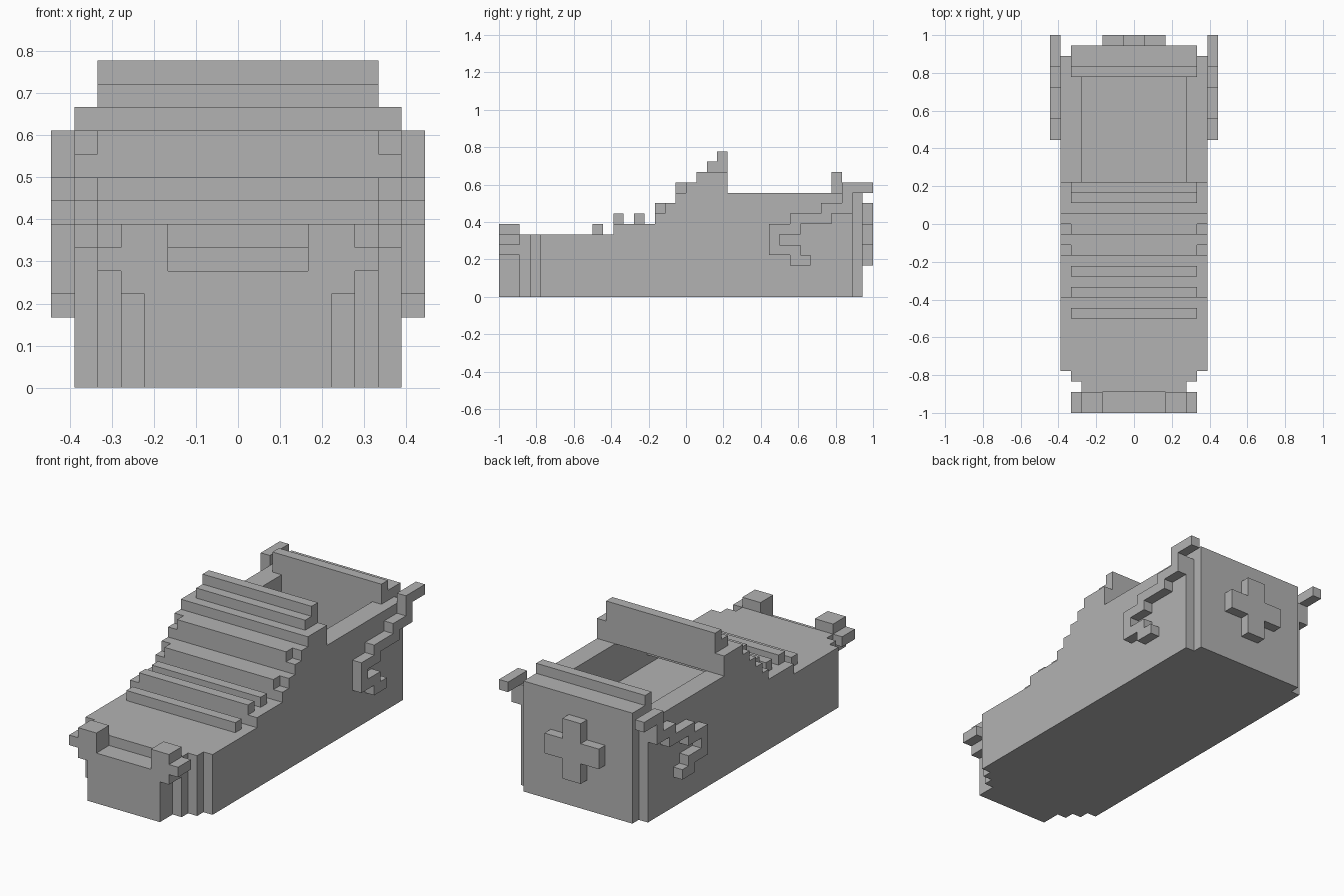
import bpy, bmesh
from mathutils import Vector

if "Cube" in bpy.data.objects:
    bpy.data.objects.remove(bpy.data.objects["Cube"], do_unlink=True)

U = 2 / 36  # one block; y counts blocks from the nose, x from the middle

grey = bpy.data.materials.new("plain_grey")
grey.use_nodes = True
grey.diffuse_color = (0.45, 0.45, 0.45, 1)
grey.node_tree.nodes["Principled BSDF"].inputs["Base Color"].default_value = (0.45, 0.45, 0.45, 1)


def prism(name, points, lift, sweep):
    """Extrude a flat outline; lift turns an outline point into block coordinates."""
    def place(p):
        x, y, z = lift(*p)
        return Vector((x * U, y * U - 1, z * U))
    bm = bmesh.new()
    face = bm.faces.new([bm.verts.new(place(p)) for p in points])
    out = bmesh.ops.extrude_face_region(bm, geom=[face])["geom"]
    moved = [v for v in out if isinstance(v, bmesh.types.BMVert)]
    bmesh.ops.translate(bm, verts=moved, vec=Vector(sweep) * U)
    bmesh.ops.recalc_face_normals(bm, faces=bm.faces)
    mesh = bpy.data.meshes.new(name)
    bm.to_mesh(mesh)
    bm.free()
    mesh.materials.append(grey)
    obj = bpy.data.objects.new(name, mesh)
    bpy.context.collection.objects.link(obj)
    return obj


def side_prism(name, points, x0, x1):
    return prism(name, points, lambda y, z: (x0, y, z), (x1 - x0, 0, 0))


def front_prism(name, points, y0, y1):
    return prism(name, points, lambda x, z: (x, y0, z), (0, y1 - y0, 0))


def block(name, half, y0, y1, z0, z1):
    return side_prism(name, [(y0, z0), (y1, z0), (y1, z1), (y0, z1)], -half, half)


def stairs(start, steps):
    """Outline that alternates between level runs (y) and risers (z)."""
    points = [start]
    for axis, value in steps:
        y, z = points[-1]
        points.append((value, z) if axis == "y" else (y, value))
    return points


# Hull with stepped hood
hull = side_prism("hull", stairs((4, 0), [
    ("z", 6), ("y", 11), ("z", 7), ("y", 15), ("z", 8), ("y", 16), ("z", 9),
    ("y", 17), ("z", 10), ("y", 18), ("z", 11), ("y", 19), ("z", 12),
    ("y", 22), ("z", 10), ("y", 34), ("z", 0)]), -7, 7)

# Open cockpit that runs forward under the hood
cutter = side_prism("cockpit_cutter", stairs((15, 6), [
    ("z", 7), ("y", 17), ("z", 9), ("y", 19), ("z", 10), ("y", 22),
    ("z", 11), ("y", 32), ("z", 6)]), -5, 5)
cutter.hide_render = True
cut = hull.modifiers.new("cockpit", "BOOLEAN")
cut.operation, cut.solver, cut.object = "DIFFERENCE", "EXACT", cutter
bpy.context.view_layer.objects.active = hull
bpy.ops.object.modifier_apply(modifier=cut.name)
bpy.data.objects.remove(cutter, do_unlink=True)

# Ribs across the hood
for i, (y, z) in enumerate([(9, 6), (11, 7), (13, 7), (15, 8), (17, 10)]):
    block(f"hood_rib_{i + 1}", 6, y, y + 1, z, z + 1)

# Windscreen ridge and stepped rear wall
side_prism("windscreen", stairs((20, 12), [("z", 13), ("y", 21), ("z", 14), ("y", 22), ("z", 12)]), -6, 6)
side_prism("rear_wall", stairs((32, 10), [
    ("z", 12), ("y", 33), ("z", 11), ("y", 35), ("z", 0), ("y", 34), ("z", 10)]), -6, 6)

# Tapered nose
block("nose_step_outer", 6, 3, 4, 0, 6)
block("nose_step_inner", 5, 2, 3, 0, 6)
half = [(4, 0), (4, 4), (5, 4), (5, 5), (6, 5), (6, 6), (5, 6), (5, 7), (3, 7), (3, 5)]
front_prism("nose_bumper", half + [(-x, z) for x, z in reversed(half)], 0, 2)

# Raised cross on the back
arm = [(1, 3), (1, 5), (3, 5), (3, 7), (1, 7), (1, 9)]
front_prism("rear_cross", arm + [(-x, z) for x, z in reversed(arm)], 35, 36)

# Hooked rails on both sides
rail = stairs((26, 4), [
    ("z", 7), ("y", 28), ("z", 8), ("y", 31), ("z", 9), ("y", 33), ("z", 11),
    ("y", 36), ("z", 10), ("y", 34), ("z", 8), ("y", 32), ("z", 7), ("y", 29),
    ("z", 6), ("y", 27), ("z", 5), ("y", 29), ("z", 4), ("y", 30), ("z", 3),
    ("y", 28), ("z", 4)])
for name, s in (("left", 1), ("right", -1)):
    side_prism(f"{name}_rail", rail, 7 * s, 8 * s)
